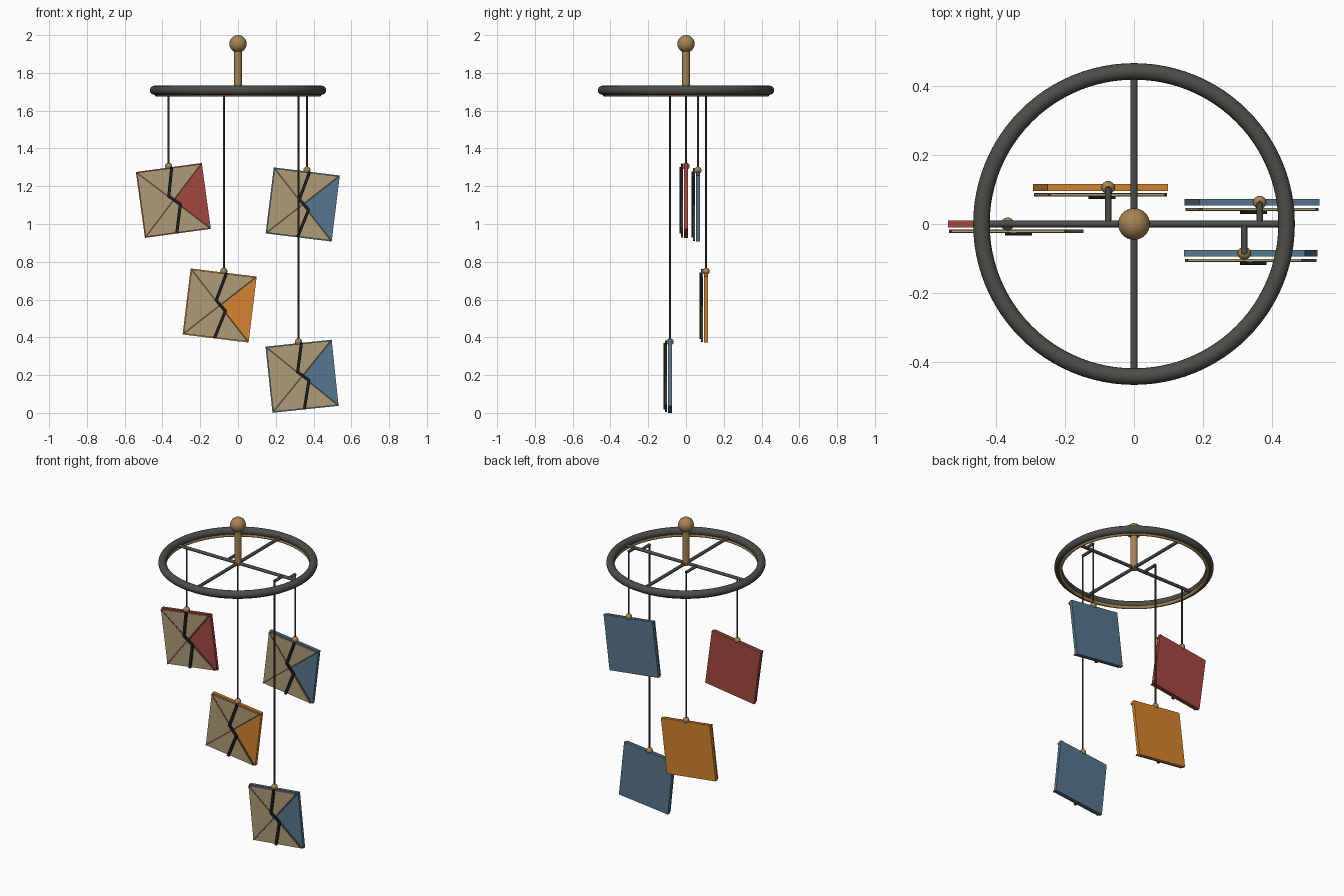
import bpy, bmesh, math
from mathutils import Vector, Matrix

if "Cube" in bpy.data.objects:
    bpy.data.objects.remove(bpy.data.objects["Cube"])


def material(name, rgb):
    m = bpy.data.materials.new(name)
    lin = [(c / 255 / 12.92 if c < 10 else ((c / 255 + 0.055) / 1.055) ** 2.4) for c in rgb]
    m.diffuse_color = (*lin, 1)
    m.use_nodes = True
    m.node_tree.nodes["Principled BSDF"].inputs["Base Color"].default_value = m.diffuse_color
    return m


IRON = material("dark iron", (76, 76, 72))
BRASS = material("brass", (166, 132, 84))
CORD = material("brown cord", (74, 60, 42))
BEIGE = material("beige", (176, 156, 120))
SEAM = material("seam brown", (92, 78, 60))
BLACK = material("black", (28, 30, 30))
RED = material("red", (164, 72, 64))
BLUE = material("blue", (86, 118, 142))
ORANGE = material("orange", (214, 132, 46))


def finish(obj, name, mat, smooth=True):
    obj.name = name
    obj.data.materials.append(mat)
    if smooth:
        bpy.ops.object.shade_smooth_by_angle()
    return obj


def ring(name, major, minor, z, mat):
    bpy.ops.mesh.primitive_torus_add(major_radius=major, minor_radius=minor, location=(0, 0, z),
                                     major_segments=96, minor_segments=20)
    finish(bpy.context.object, name, mat)


def ball(name, r, loc, mat):
    bpy.ops.mesh.primitive_uv_sphere_add(radius=r, location=loc, segments=32, ring_count=16)
    finish(bpy.context.object, name, mat)


def rod(name, a, b, r, mat):
    a, b = Vector(a), Vector(b)
    bpy.ops.mesh.primitive_cylinder_add(radius=r, depth=(b - a).length, location=(a + b) / 2, vertices=20)
    o = bpy.context.object
    o.rotation_euler = (b - a).to_track_quat('Z', 'Y').to_euler()
    finish(o, name, mat)


def plates(name, outlines, y0, y1, place, mat):
    """Extrude x-z outlines from y0 to y1, then place them."""
    bm = bmesh.new()
    for pts in outlines:
        f = bm.faces.new([bm.verts.new((x, y0, z)) for x, z in pts])
        ext = bmesh.ops.extrude_face_region(bm, geom=[f])
        bmesh.ops.translate(bm, vec=(0, y1 - y0, 0),
                            verts=[v for v in ext["geom"] if isinstance(v, bmesh.types.BMVert)])
    bmesh.ops.recalc_face_normals(bm, faces=bm.faces)
    bm.transform(place)
    me = bpy.data.meshes.new(name)
    bm.to_mesh(me)
    bm.free()
    o = bpy.data.objects.new(name, me)
    bpy.context.collection.objects.link(o)
    finish(o, name, mat, smooth=False)


def ribbon(path, w):
    """Outline of a bent strip of width w."""
    p = [Vector(q) for q in path]
    left, right = [], []
    for i, q in enumerate(p):
        dirs = [(p[j + 1] - p[j]).normalized() for j in (i - 1, i) if 0 <= j < len(p) - 1]
        n = [Vector((-d.y, d.x)) for d in dirs]
        m = sum(n, Vector((0, 0))).normalized()
        m *= w / 2 / m.dot(n[0])
        left.append(q + m)
        right.append(q - m)
    return left + right[::-1]


# Hoop, brass lining, cross spokes, post and finial
Z = 1.705
ring("hoop", 0.443, 0.024, 1.708, IRON)
ring("hoop_lining", 0.431, 0.010, 1.685, BRASS)
rod("spoke_x", (-0.435, 0, Z), (0.435, 0, Z), 0.010, IRON)
rod("spoke_y", (0, -0.435, Z), (0, 0.435, Z), 0.010, IRON)
rod("post", (0, 0, 1.695), (0, 0, 1.94), 0.020, BRASS)
ball("finial", 0.046, (0, 0, 1.954), BRASS)

# Hanging tiles: hook x, y, bead height, tilt in degrees (counter-clockwise from the front)
H, HI = 0.176, 0.171
CRACK = [(0.015, 0.175), (-0.021, 0.025), (0.034, -0.025), (-0.006, -0.175)]
TILES = [("red", -0.367, 0.0, 1.306, 7.8, RED),
         ("upper_blue", 0.365, 0.063, 1.285, -7, BLUE),
         ("orange", -0.075, 0.106, 0.750, -7, ORANGE),
         ("lower_blue", 0.320, -0.085, 0.376, 6, BLUE)]

for name, x, y, z, tilt, mat in TILES:
    if y:
        rod(name + "_arm", (x, 0, Z), (x, y, Z), 0.009, IRON)
    rod(name + "_cord", (x, y, Z), (x, y, z), 0.005, CORD)
    ball(name + "_bead", 0.019, (x, y, z), BRASS)
    place = (Matrix.Translation((x, y, z)) @ Matrix.Rotation(-math.radians(tilt), 4, 'Y')
             @ Matrix.Translation((0, 0, -H - 0.007)))
    corners = [(-1, -1), (1, -1), (1, 1), (-1, 1)]
    plates(name + "_tile", [[(a * H, b * H) for a, b in corners]], -0.010, 0.010, place, mat)
    # beige flaps on the bottom, top and left, leaving the right quarter coloured
    flaps = [[(0, 0)] + [(a * HI, b * HI) for a, b in (corners[i], corners[(i + 1) % 4])]
             for i in (0, 2, 3)]
    plates(name + "_flaps", flaps, -0.024, -0.017, place, BEIGE)
    seams = [ribbon([(0, 0), (a * HI, b * HI)], 0.008) for a, b in corners]
    plates(name + "_seams", seams, -0.0255, -0.0165, place, SEAM)
    plates(name + "_crack", [ribbon(CRACK, 0.016)], -0.034, -0.0245, place, BLACK)
